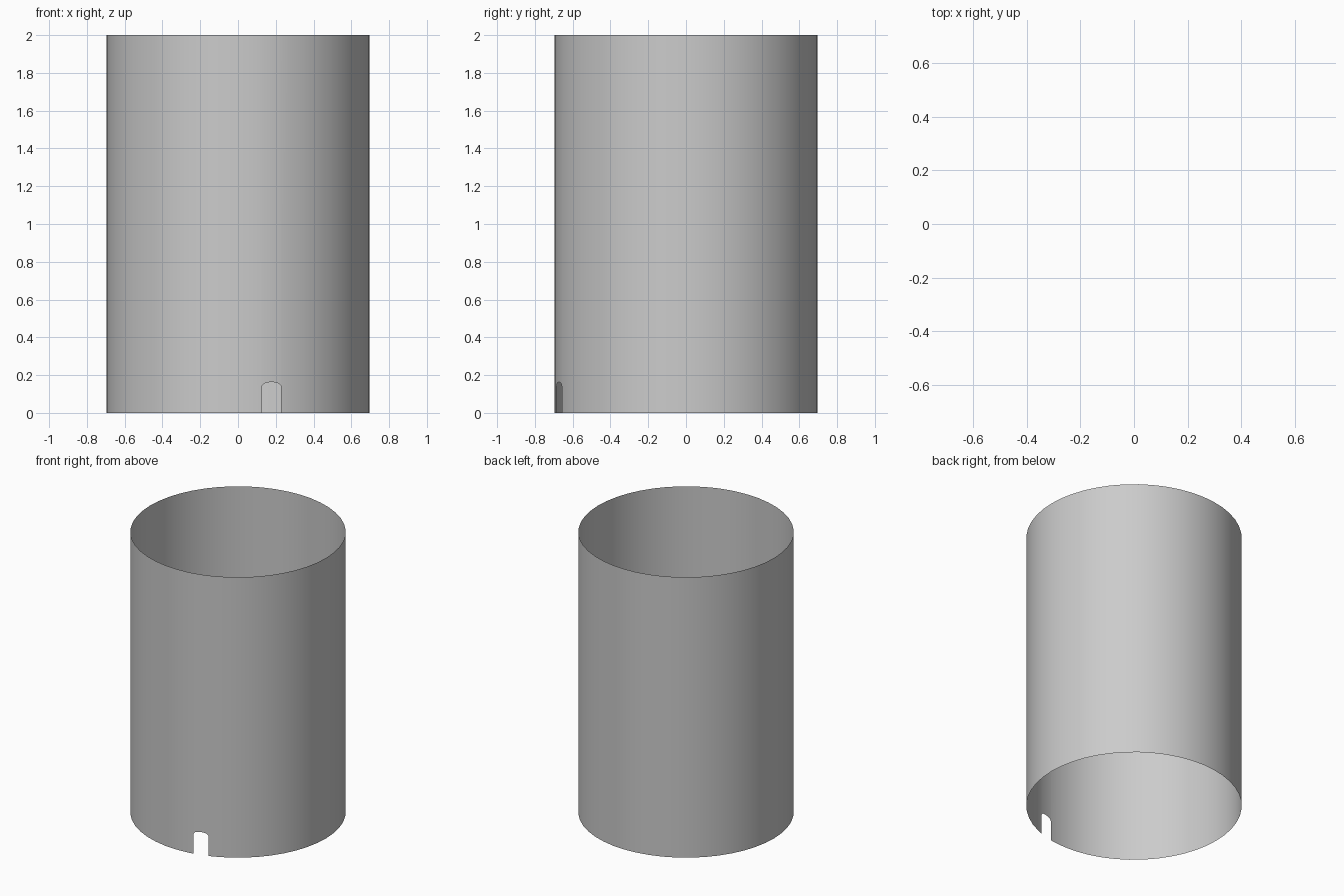
import bpy, bmesh, math

if "Cube" in bpy.data.objects:
    bpy.data.objects.remove(bpy.data.objects["Cube"])

R, H, SIDES = 0.696, 2.0, 48
NX0, NX1 = 0.127, 0.228          # notch sides along x
SPRING, CROWN = 0.142, 0.163     # notch arch heights
A0, A1 = math.asin(NX0 / R), math.asin(NX1 / R)
STEPS = 10

# Angles are measured from the front (-y); the notch gets its own columns
notch = [A0 + (A1 - A0) * i / STEPS for i in range(STEPS + 1)]
ring = [2 * math.pi * i / SIDES for i in range(SIDES)]
ring = [a for a in ring if a < A0 - 0.01 or a > A1 + 0.01]
angles = sorted(ring + notch)


def arch(a):
    t = 2 * (a - A0) / (A1 - A0) - 1
    return SPRING + (CROWN - SPRING) * math.sqrt(max(0, 1 - t * t))


bm = bmesh.new()


def vert(a, z):
    return bm.verts.new((R * math.sin(a), -R * math.cos(a), z))


# Open thin wall, one panel per column, raised over the notch
n = len(angles)
for i in range(n):
    a = angles[i]
    b = angles[(i + 1) % n]
    cut = a >= A0 - 1e-6 and b <= A1 + 1e-6 and b > a
    za, zb = (arch(a), arch(b)) if cut else (0, 0)
    bm.faces.new((vert(a, za), vert(b, zb), vert(b, H), vert(a, H)))
bmesh.ops.remove_doubles(bm, verts=bm.verts, dist=1e-5)

mesh = bpy.data.meshes.new("tube_wall")
bm.to_mesh(mesh)
bm.free()
tube = bpy.data.objects.new("tube_wall", mesh)
bpy.context.collection.objects.link(tube)
bpy.context.view_layer.objects.active = tube
tube.select_set(True)
bpy.ops.object.shade_smooth_by_angle(angle=math.radians(30))
